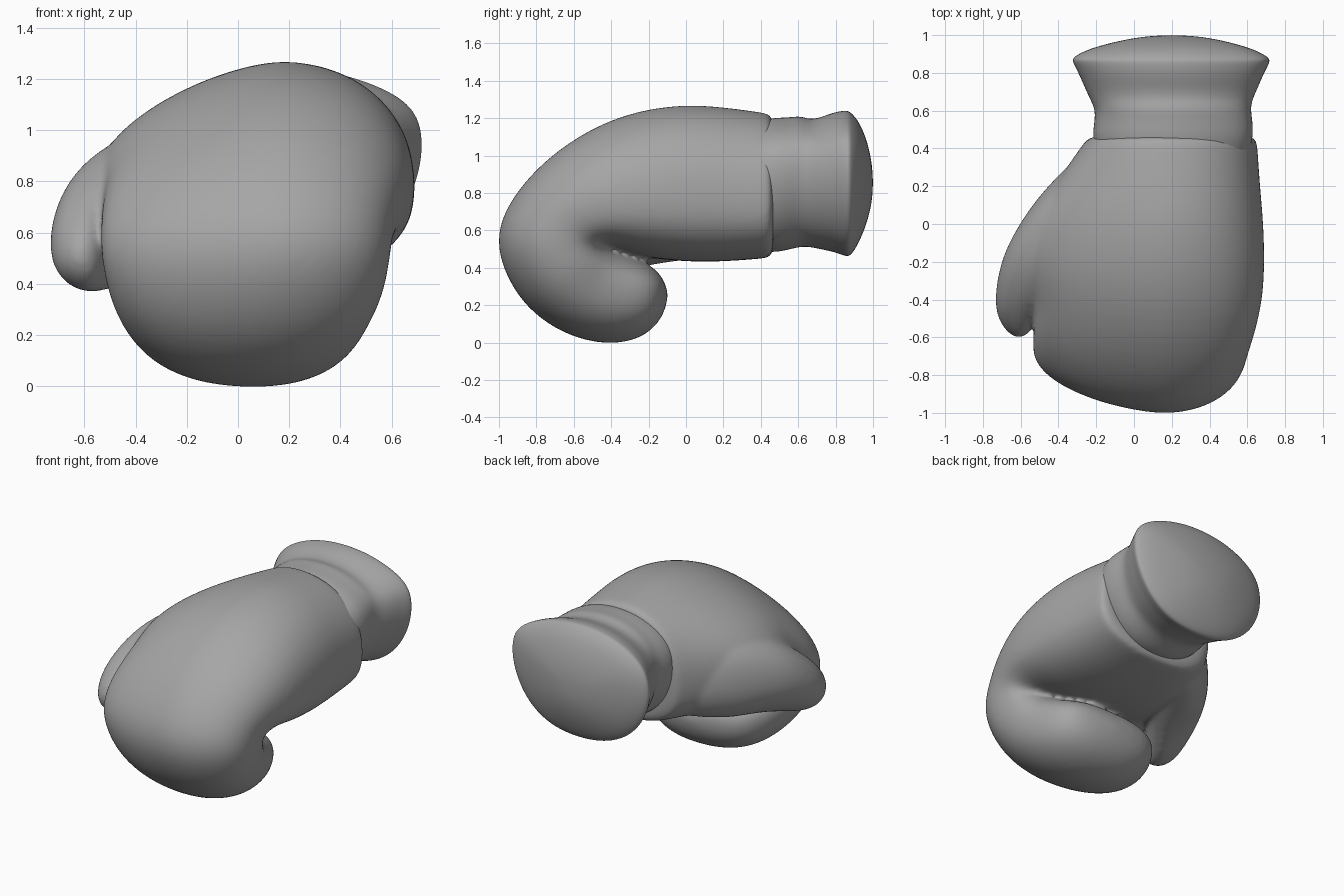
import bpy, bmesh, math
from mathutils import Vector

grey = bpy.data.materials.new("grey")
grey.diffuse_color = (0.38, 0.38, 0.38, 1)


def spow(v, e):
    return math.copysign(abs(v) ** e, v)


def clamp(v):
    return max(0.0, min(1.0, v))


def loft(bm, rows, cx, waist, start_tip, end_tip, lift=0.0, slope=0.0, n=28,
         power=2.2, inner_power=2.2):
    """Skin closed rings; row = outer y, outer z, inner y, inner z, left x, right x.
    lift raises the side bulges, slope flattens the outer left shoulder."""
    rings = []
    for oy, oz, iy, iz, xl, xr in rows:
        outer, inner = Vector((0, oy, oz)), Vector((0, iy, iz))
        mid = inner.lerp(outer, waist)
        # the shoulder slope fades out at the wrist and at the fingertips
        fade = clamp(oz / 0.6) * clamp(1 - oy / 0.6)
        low = 0.08 * (1 - clamp(oz / 0.6))
        c = min(max(cx - low, xl + 0.35 * (xr - xl)), xr - 0.35 * (xr - xl))
        ring = []
        for k in range(n):
            a = 2 * math.pi * k / n
            e = 2 / (power if math.sin(a) > 0 else inner_power)
            u, v = spow(math.cos(a), e), spow(math.sin(a), e)
            out = v * (1 + slope * fade * min(u, 0))
            p = mid + ((outer - mid) * out if v > 0 else (inner - mid) * -v)
            p.x = c + u * ((xr - c) if u > 0 else (c - xl))
            p.z += lift * (u * u if u > 0 else 0.5 * u * u) * (1 - v * v) * (xr - xl)
            ring.append(bm.verts.new(p))
        rings.append(ring)
    for r0, r1 in zip(rings, rings[1:]):
        for k in range(n):
            bm.faces.new((r0[k], r0[(k + 1) % n], r1[(k + 1) % n], r1[k]))
    for tip, ring in ((start_tip, rings[0]), (end_tip, rings[-1])):
        if tip:
            t = bm.verts.new(tip)
            for k in range(n):
                bm.faces.new((ring[k], ring[(k + 1) % n], t))


def finish(name, bm, merge):
    bmesh.ops.recalc_face_normals(bm, faces=bm.faces)
    for f in bm.faces:
        f.smooth = True
    me = bpy.data.meshes.new(name)
    bm.to_mesh(me)
    bm.free()
    me.materials.append(grey)
    ob = bpy.data.objects.new(name, me)
    bpy.context.collection.objects.link(ob)
    sub = ob.modifiers.new("round", 'SUBSURF')
    sub.levels = sub.render_levels = 2
    if merge:
        rem = ob.modifiers.new("merge", 'REMESH')
        rem.mode = 'VOXEL'
        rem.voxel_size = 0.016
        rem.use_smooth_shade = True
        sm = ob.modifiers.new("soften", 'SMOOTH')
        sm.factor, sm.iterations = 0.5, 14
    return ob


# Padded hand: wrist, over the knuckles, curling back to the fingertips
hand = [
    (0.47, 1.22, 0.47, 0.455, -0.24, 0.65),
    (0.44, 1.23, 0.44, 0.45, -0.26, 0.655),
    (0.20, 1.265, 0.20, 0.43, -0.43, 0.67),
    (0.00, 1.28, 0.00, 0.43, -0.55, 0.69),
    (-0.25, 1.25, -0.20, 0.45, -0.57, 0.695),
    (-0.51, 1.155, -0.31, 0.48, -0.52, 0.685),
    (-0.77, 0.975, -0.37, 0.50, -0.535, 0.65),
    (-0.95, 0.76, -0.40, 0.51, -0.54, 0.61),
    (-1.02, 0.58, -0.41, 0.51, -0.54, 0.60),
    (-0.99, 0.40, -0.40, 0.505, -0.53, 0.59),
    (-0.87, 0.19, -0.38, 0.50, -0.51, 0.57),
    (-0.66, 0.04, -0.34, 0.485, -0.47, 0.52),
    (-0.42, -0.02, -0.27, 0.455, -0.41, 0.48),
    (-0.23, 0.02, -0.18, 0.41, -0.34, 0.43),
    (-0.13, 0.12, -0.12, 0.345, -0.22, 0.33),
]
# Thumb: swells out of the left flank to a free tip
thumb = [
    (0.36, 0.92, 0.36, 0.52, -0.30, 0.20),
    (0.24, 0.97, 0.24, 0.48, -0.42, 0.10),
    (0.10, 1.00, 0.10, 0.45, -0.545, 0.00),
    (-0.10, 0.98, -0.10, 0.43, -0.67, -0.18),
    (-0.25, 0.91, -0.25, 0.40, -0.72, -0.32),
    (-0.40, 0.79, -0.40, 0.36, -0.74, -0.45),
    (-0.50, 0.69, -0.50, 0.37, -0.725, -0.515),
    (-0.58, 0.60, -0.58, 0.43, -0.67, -0.55),
]
bm = bmesh.new()
loft(bm, hand, 0.14, 0.42, (0.2, 0.47, 0.83), (0.06, -0.09, 0.25), slope=0.26,
     inner_power=2.6)
loft(bm, thumb, -0.38, 0.45, (-0.1, 0.4, 0.72), (-0.61, -0.61, 0.51),
     power=2.0, inner_power=2.0)
finish("padded_hand", bm, True)

# Flared cuff with a slightly wrinkled wrist and a domed closed end
cuff = [
    (0.38, 1.18, 0.38, 0.50, -0.20, 0.61),
    (0.46, 1.205, 0.46, 0.475, -0.225, 0.635),
    (0.55, 1.205, 0.55, 0.495, -0.21, 0.63),
    (0.61, 1.215, 0.61, 0.51, -0.21, 0.62),
    (0.66, 1.195, 0.66, 0.51, -0.235, 0.63),
    (0.72, 1.205, 0.73, 0.495, -0.265, 0.66),
    (0.79, 1.235, 0.80, 0.48, -0.295, 0.69),
    (0.86, 1.245, 0.86, 0.455, -0.33, 0.725),
    (0.88, 1.235, 0.885, 0.465, -0.33, 0.72),
    (0.93, 1.18, 0.93, 0.54, -0.24, 0.63),
    (0.975, 1.06, 0.975, 0.66, -0.06, 0.46),
    (0.995, 0.95, 0.995, 0.76, 0.07, 0.33),
]
bm = bmesh.new()
loft(bm, cuff, 0.2, 0.5, None, (0.2, 1.0, 0.855), lift=0.09, power=2.15,
     inner_power=2.1)
finish("cuff", bm, False)
